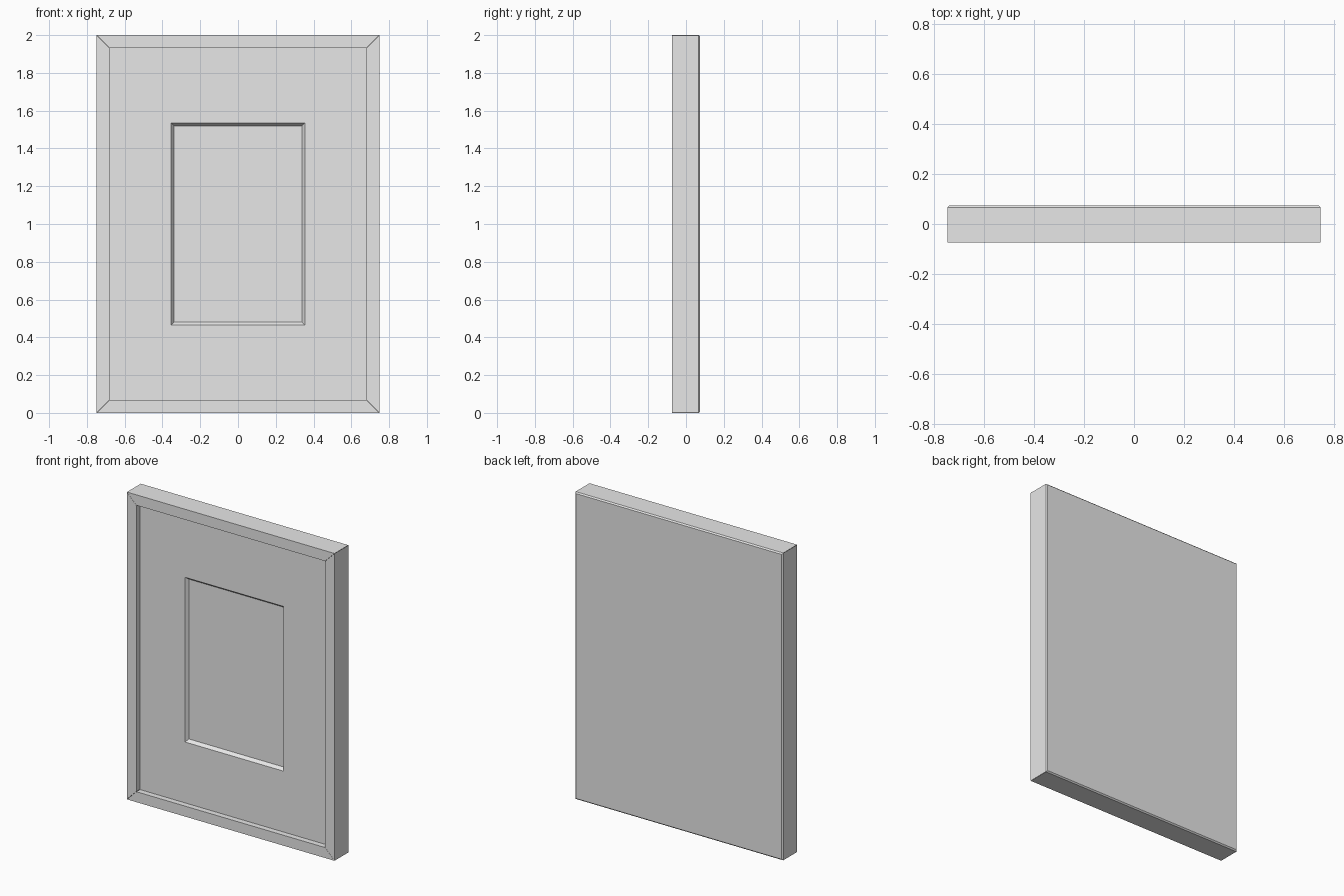
import bpy, bmesh

if "Cube" in bpy.data.objects:
    bpy.data.objects.remove(bpy.data.objects["Cube"])

W, H = 0.748, 1.0        # half width, half height
FRONT, BACK = -0.075, 0.075
BAR = 0.068              # frame bar width
CHAMFER = 0.008
MITRE = 0.0008           # hairline joint between bars
MAT_Y, PICTURE_Y = -0.038, -0.018

grey = bpy.data.materials.new("plain grey")
grey.diffuse_color = (0.8, 0.8, 0.8, 1)
grey.use_nodes = True
grey.node_tree.nodes["Principled BSDF"].inputs["Base Color"].default_value = grey.diffuse_color


def rect(w, h, y):
    return [(-w, y, H - h), (w, y, H - h), (w, y, H + h), (-w, y, H + h)]


def make(name, verts, faces):
    bm = bmesh.new()
    vs = [bm.verts.new(v) for v in verts]
    for f in faces:
        bm.faces.new([vs[i] for i in f])
    bmesh.ops.recalc_face_normals(bm, faces=bm.faces)
    mesh = bpy.data.meshes.new(name)
    bm.to_mesh(mesh)
    bm.free()
    mesh.materials.append(grey)
    obj = bpy.data.objects.new(name, mesh)
    bpy.context.collection.objects.link(obj)
    return obj


def loft(name, rings, closed):
    """Skin four-sided rings; cap both ends, or join last ring to first."""
    n = len(rings)
    verts = [v for r in rings for v in r]
    faces = []
    for k in range(n if closed else n - 1):
        a, b = 4 * k, 4 * ((k + 1) % n)
        faces += [(a + i, a + (i + 1) % 4, b + (i + 1) % 4, b + i) for i in range(4)]
    if not closed:
        faces += [(0, 1, 2, 3), tuple(4 * (n - 1) + i for i in range(4))]
    return make(name, verts, faces)


# Four mitred frame bars
def frame_bar(name, across, along, turn):
    def place(u, v, y):          # u runs along the bar, v is distance from centre
        return (u, y, H + turn * v) if across else (turn * v, y, H + u)
    y1 = BACK - CHAMFER
    rings = []
    for s in (-1, 1):
        o, i = s * (along - MITRE), s * (along - BAR - MITRE)
        v = H if across else W
        rings.append([place(o, v, FRONT), place(o, v, y1),
                      place(i, v - BAR, y1), place(i, v - BAR, FRONT)])
    loft(name, rings, False)


frame_bar("frame_top", True, W, 1)
frame_bar("frame_bottom", True, W, -1)
frame_bar("frame_left", False, H, -1)
frame_bar("frame_right", False, H, 1)

# Mat board with a bevel-cut window
mw, mh = W - BAR, H - BAR
loft("mat_board", [rect(mw, mh, MAT_Y), rect(0.355, 0.536, MAT_Y),
                   rect(0.34, 0.52, PICTURE_Y), rect(mw, mh, PICTURE_Y)], True)

# Picture panel behind the window
loft("picture_panel", [rect(mw, mh, PICTURE_Y), rect(mw, mh, BACK - CHAMFER)], False)

# Backing board with chamfered rim
loft("backing_board", [rect(W, H, BACK - CHAMFER),
                       rect(W - CHAMFER, H - CHAMFER, BACK)], False)
